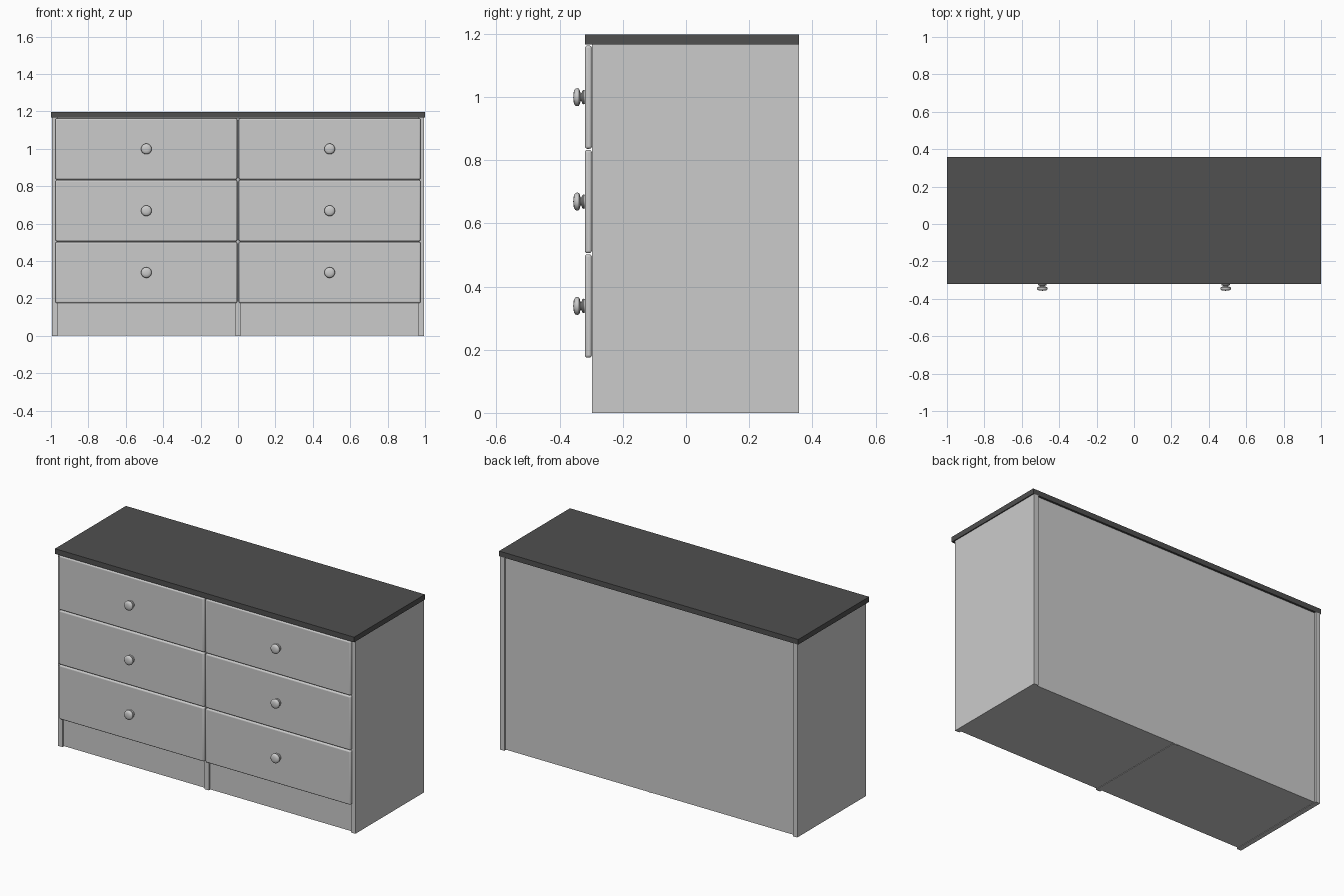
import bpy, bmesh, math

if "Cube" in bpy.data.objects:
    bpy.data.objects.remove(bpy.data.objects["Cube"])

BACK = 0.357
FRONT = -0.298


def box(name, x, y, z, bevel=0.0):
    """Box from (min, max) ranges, with optional rounded edges."""
    bm = bmesh.new()
    bmesh.ops.create_cube(bm, size=1)
    for v in bm.verts:
        for i, (lo, hi) in enumerate((x, y, z)):
            v.co[i] = lo if v.co[i] < 0 else hi
    me = bpy.data.meshes.new(name)
    bm.to_mesh(me)
    bm.free()
    ob = bpy.data.objects.new(name, me)
    bpy.context.collection.objects.link(ob)
    if bevel:
        mod = ob.modifiers.new("rounded_edges", 'BEVEL')
        mod.width = bevel
        mod.segments = 3
    return ob


def knob(name, x, y, z):
    """Turned knob: profile of (radius, distance out) spun about the y axis."""
    profile = [(0.0, 0.0), (0.021, 0.0), (0.023, 0.004), (0.021, 0.008),
               (0.013, 0.011), (0.012, 0.014), (0.020, 0.0155), (0.027, 0.019),
               (0.0285, 0.024), (0.027, 0.030), (0.022, 0.034),
               (0.012, 0.0365), (0.0, 0.037)]
    bm = bmesh.new()
    verts = [bm.verts.new((r, -d, 0)) for r, d in profile]
    edges = [bm.edges.new(p) for p in zip(verts, verts[1:])]
    bmesh.ops.spin(bm, geom=verts + edges, cent=(0, 0, 0), axis=(0, 1, 0),
                   angle=math.tau, steps=28, use_duplicate=False)
    bmesh.ops.remove_doubles(bm, verts=bm.verts, dist=1e-5)
    bmesh.ops.recalc_face_normals(bm, faces=bm.faces)
    me = bpy.data.meshes.new(name)
    bm.to_mesh(me)
    bm.free()
    ob = bpy.data.objects.new(name, me)
    ob.location = (x, y, z)
    bpy.context.collection.objects.link(ob)
    return ob


# Dark worktop
dark = bpy.data.materials.new("dark_top")
dark.diffuse_color = (0.08, 0.08, 0.08, 1)
dark.use_nodes = True
dark.node_tree.nodes["Principled BSDF"].inputs["Base Color"].default_value = dark.diffuse_color
top = box("worktop", (-1, 1), (-0.32, BACK), (1.167, 1.198))
top.data.materials.append(dark)

# Carcass: inner body with recessed back, side panels and centre divider
box("inner_body", (-0.966, 0.966), (-0.288, BACK - 0.012), (0.003, 1.167))
box("centre_divider", (-0.014, 0.014), (FRONT, BACK - 0.014), (0, 1.166))
for side, s in (("left", -1), ("right", 1)):
    box(f"{side}_side_panel", sorted((s * 0.965, s * 0.994)),
        (FRONT, BACK), (0, 1.167))

# Two columns of three drawers, each with a knob
smooth = []
pitch = 0.3305
for side, s in (("left", -1), ("right", 1)):
    for row in range(3):
        z0 = 0.175 + row * pitch
        smooth.append(box(f"{side}_drawer_{row + 1}",
                          sorted((s * 0.004, s * 0.976)),
                          (-0.32, FRONT), (z0, z0 + 0.327), 0.008))
        smooth.append(knob(f"{side}_knob_{row + 1}",
                           s * 0.49, -0.32, z0 + 0.1635))

# Smooth shading on the rounded parts
bpy.ops.object.select_all(action='DESELECT')
for ob in smooth:
    ob.select_set(True)
bpy.context.view_layer.objects.active = smooth[0]
bpy.ops.object.shade_smooth_by_angle(angle=math.radians(40))
